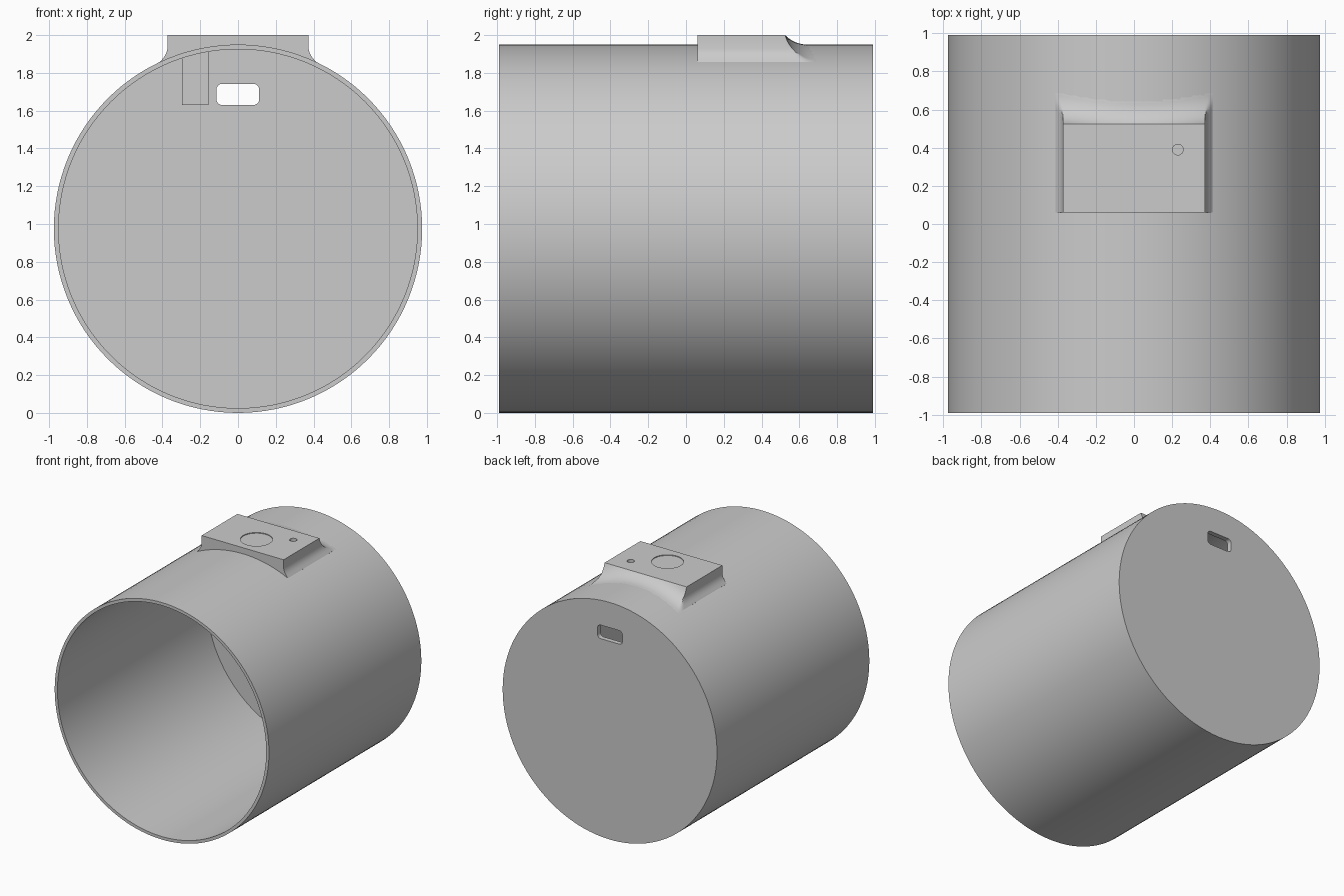
import bpy, bmesh, math
from mathutils import Matrix, Vector

if "Cube" in bpy.data.objects:
    bpy.data.objects.remove(bpy.data.objects["Cube"])

R, WALL, HALF = 0.975, 0.025, 0.99
PAD_X, PAD_FRONT, PAD_BACK, FILLET = 0.373, 0.06, 0.525, 0.165

grey = bpy.data.materials.new("plain grey")
grey.use_nodes = True
colour = (0.6, 0.6, 0.6, 1)
grey.diffuse_color = colour
grey.node_tree.nodes["Principled BSDF"].inputs["Base Color"].default_value = colour


def finish(name, bm):
    bmesh.ops.recalc_face_normals(bm, faces=bm.faces)
    mesh = bpy.data.meshes.new(name)
    bm.to_mesh(mesh)
    bm.free()
    mesh.materials.append(grey)
    obj = bpy.data.objects.new(name, mesh)
    bpy.context.collection.objects.link(obj)
    return obj


def smooth(obj):
    bpy.ops.object.select_all(action="DESELECT")
    obj.select_set(True)
    bpy.context.view_layer.objects.active = obj
    bpy.ops.object.shade_smooth_by_angle(angle=math.radians(30))


def cut(obj, cutter):
    cutter.hide_render = True
    cutter.hide_set(True)
    mod = obj.modifiers.new("cut", "BOOLEAN")
    mod.object = cutter
    mod.operation = "DIFFERENCE"
    mod.solver = "EXACT"


def box(name, lo, hi):
    bm = bmesh.new()
    lo, hi = Vector(lo), Vector(hi)
    bmesh.ops.create_cube(bm, size=1, matrix=Matrix.Translation((lo + hi) / 2)
                          @ Matrix.Diagonal((*(hi - lo), 1)))
    return bm


def round_cutter(name, x, y, radius, floor):
    bm = bmesh.new()
    bmesh.ops.create_cone(bm, cap_ends=True, segments=40, radius1=radius, radius2=radius,
                          depth=0.2, matrix=Matrix.Translation((x, y, floor + 0.1)))
    return finish(name, bm)


def shell(x, inset=0):
    """Height of the round shell above x."""
    return R + math.sqrt((R - inset) ** 2 - x * x)


# Hollow drum, open at the front and closed at the back
bm = bmesh.new()
profile = [(0, HALF), (R, HALF), (R, -HALF), (R - WALL, -HALF), (R - WALL, 0.95), (0, 0.95)]
verts = [bm.verts.new((r, y, R)) for r, y in profile]
edges = [bm.edges.new(pair) for pair in zip(verts, verts[1:])]
bmesh.ops.spin(bm, geom=verts + edges, cent=(0, 0, R), axis=(0, 1, 0),
               angle=math.tau, steps=128, use_merge=True)
bmesh.ops.remove_doubles(bm, verts=bm.verts, dist=0.0001)
drum = finish("drum", bm)

# Rounded slot through the back wall
bm = box("slot", (-0.114, 0.9, 1.63), (0.112, 1.1, 1.742))
along_y = [e for e in bm.edges if abs((e.verts[0].co - e.verts[1].co).y) > 0.1]
bmesh.ops.bevel(bm, geom=along_y, offset=0.03, segments=5, profile=0.5, affect="EDGES")
cut(drum, finish("slot_cutter", bm))
smooth(drum)


# Raised mounting pad with flared sides and a sweeping rear fillet
def pad_top(x, y):
    if y <= PAD_BACK:
        return 2.0
    rise = 2.0 - shell(x)
    u = math.sqrt(2 * FILLET * rise - rise * rise) - (y - PAD_BACK)
    if u <= 0:
        return shell(x) - 0.003
    return shell(x) + FILLET - math.sqrt(FILLET ** 2 - u * u)


flare = [(0.412, shell(0.412)), (0.398, 1.876), (0.386, 1.892), (0.378, 1.91), (PAD_X, 1.93)]
steps = 24
across = [PAD_X * (1 - 2 * i / steps) for i in range(steps + 1)]
outline = flare + [(x, 2.0) for x in across] + [(-x, z) for x, z in reversed(flare)]
under = [-0.412 + 0.824 * i / steps for i in range(steps + 1)]
stations = [PAD_FRONT, PAD_BACK] + [PAD_BACK + 0.17 * i / 16 for i in range(1, 17)]

bm = bmesh.new()
rings = []
for y in stations:
    ring = [bm.verts.new((x, y, min(z, pad_top(x, y)))) for x, z in outline]
    ring += [bm.verts.new((x, y, shell(x, 0.012))) for x in under]
    rings.append(ring)
for a, b in zip(rings, rings[1:]):
    for i in range(len(a)):
        j = (i + 1) % len(a)
        bm.faces.new((a[i], a[j], b[j], b[i]))
bm.faces.new(rings[0])
bm.faces.new(rings[-1])
pad = finish("mounting_pad", bm)

# Shallow round recess and small pin hole in the pad
cut(pad, round_cutter("recess_cutter", 0, 0.24, 0.12, 1.994))
cut(pad, round_cutter("pin_hole_cutter", 0.23, 0.39, 0.028, 1.95))
smooth(pad)

# Block hanging inside the drum, its top following the curved wall
bm = box("block", (-0.297, 0.3, 1.63), (-0.157, 0.5, 1.9))
for v in bm.verts:
    if v.co.z > 1.8:
        v.co.z = shell(v.co.x, 0.015)
finish("inner_block", bm)
